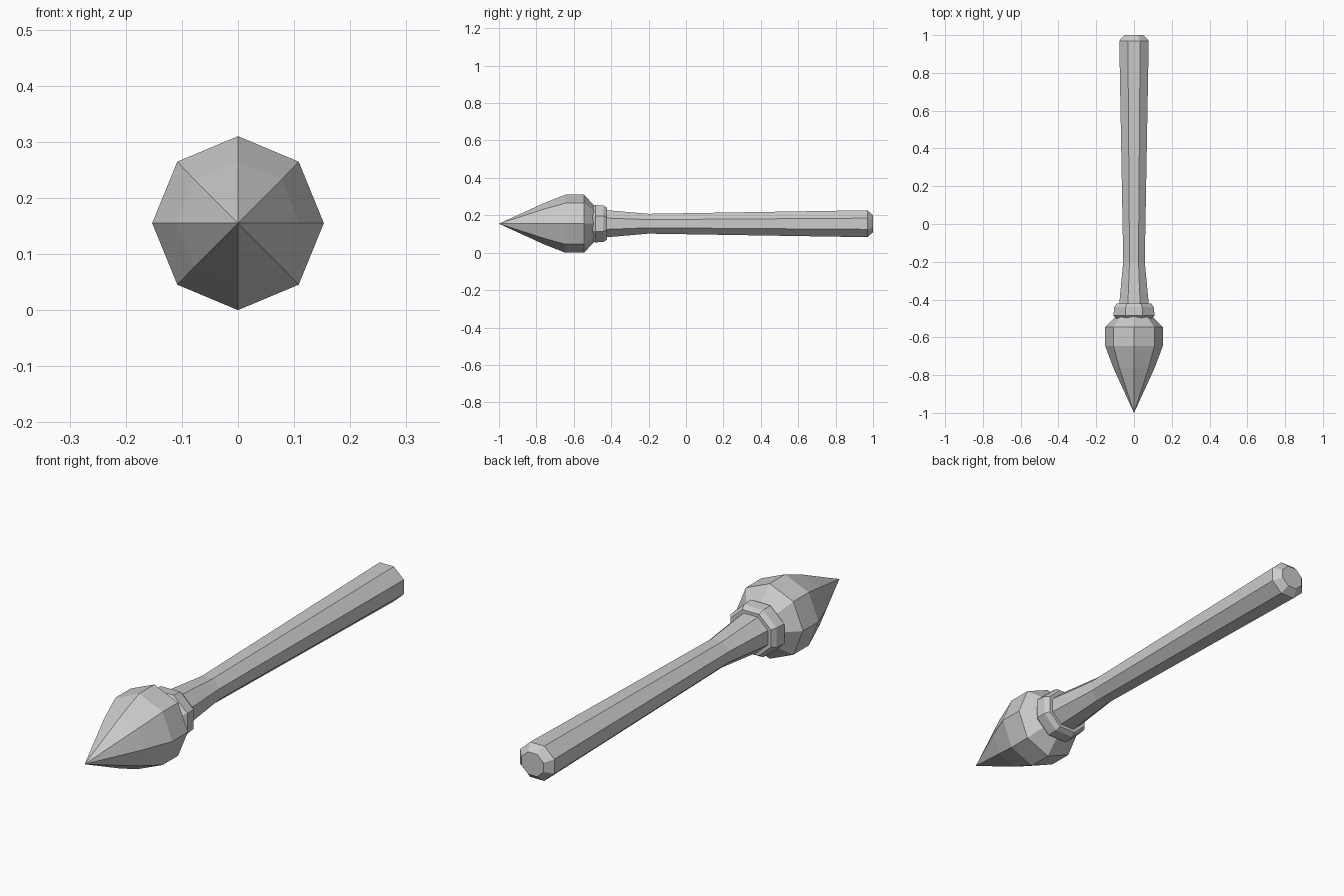
import bpy, bmesh, math

if "Cube" in bpy.data.objects:
    bpy.data.objects.remove(bpy.data.objects["Cube"])

ZC = 0.155   # height of the long axis
N = 8        # all parts are octagonal


def lathe(name, rings, turn=0.0):
    """Loft octagons along y. Each ring is (y, half width x, half height z); zero size makes a point."""
    bm = bmesh.new()
    loops = []
    for y, rx, rz in rings:
        if rx == 0:
            loops.append([bm.verts.new((0, y, ZC))])
            continue
        loops.append([bm.verts.new((rx * math.cos(turn + i * math.tau / N), y,
                                    ZC + rz * math.sin(turn + i * math.tau / N))) for i in range(N)])
    for a, b in zip(loops, loops[1:]):
        for i in range(N):
            j = (i + 1) % N
            if len(a) == 1:
                bm.faces.new((a[0], b[j], b[i]))
            else:
                bm.faces.new((a[i], a[j], b[j], b[i]))
    for loop in (loops[0], loops[-1]):
        if len(loop) > 1:
            bm.faces.new(loop)
    bmesh.ops.recalc_face_normals(bm, faces=bm.faces)
    mesh = bpy.data.meshes.new(name)
    bm.to_mesh(mesh)
    bm.free()
    obj = bpy.data.objects.new(name, mesh)
    bpy.context.collection.objects.link(obj)
    return obj


def flats(rings):
    """Convert flat-to-centre sizes into corner radii for octagons resting on a flat."""
    k = 1 / math.cos(math.pi / N)
    return [(y, x * k, z * k) for y, x, z in rings]


# Pointed bristle head, corners up
lathe("bristles", [(-1.0, 0, 0), (-0.76, 0.11, 0.11), (-0.645, 0.153, 0.155),
                   (-0.545, 0.153, 0.155), (-0.475, 0.08, 0.08)])

# Collar between bristles and handle, flats up
lathe("ferrule", flats([(-0.505, 0.088, 0.08), (-0.485, 0.109, 0.1),
                        (-0.44, 0.105, 0.097), (-0.422, 0.092, 0.085)]), math.pi / N)

# Long handle, waisted behind the collar, with a chamfered end
lathe("handle", flats([(-0.46, 0.08, 0.074), (-0.42, 0.078, 0.072), (-0.2, 0.057, 0.053),
                       (0.97, 0.078, 0.072), (1.0, 0.05, 0.046)]), math.pi / N)
